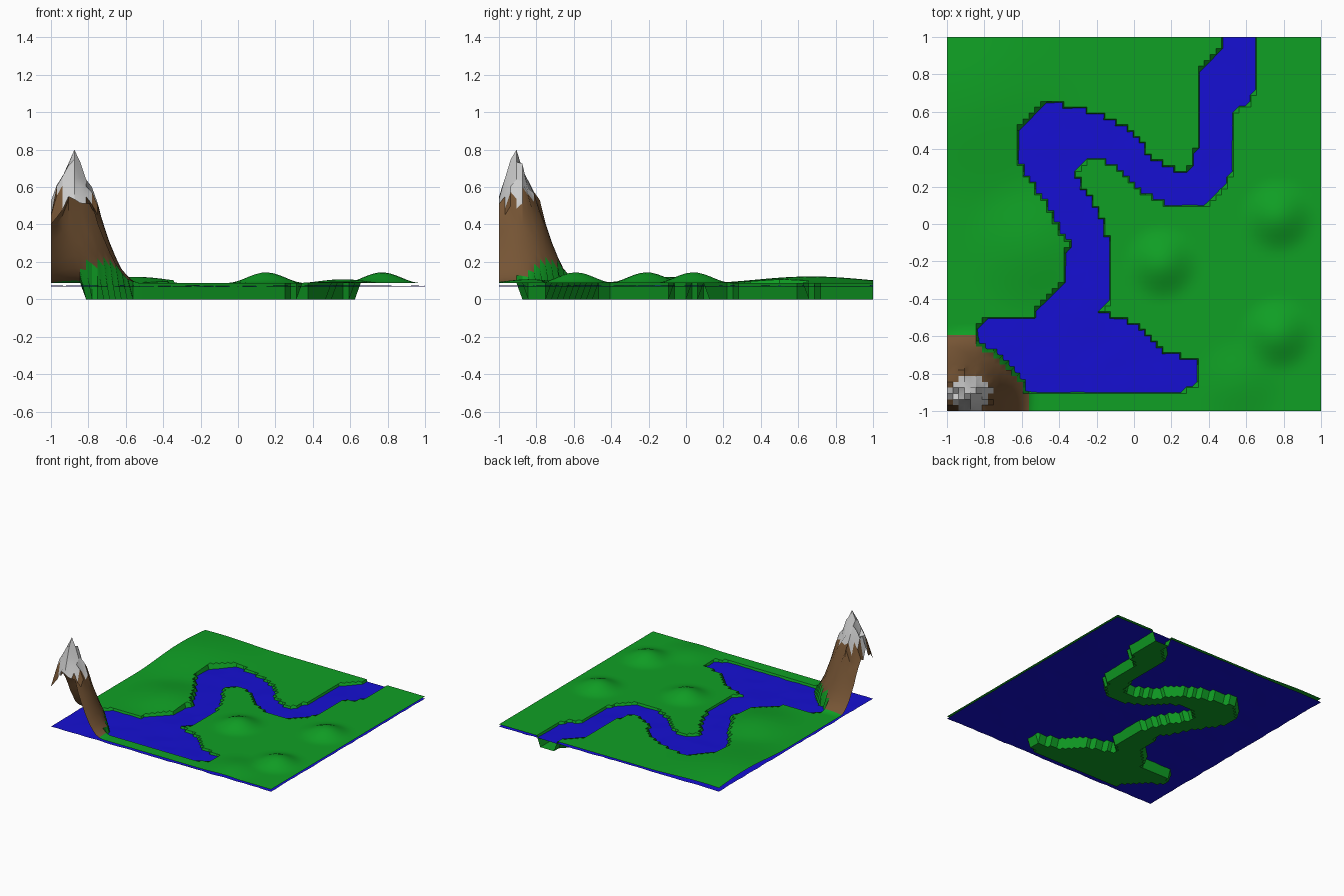
import bpy, math, random

if "Cube" in bpy.data.objects:
    bpy.data.objects.remove(bpy.data.objects["Cube"])

random.seed(4)
N = 64
STEP = 2 / N
LAND, WATER = 0.087, 0.07

# outline of the lake and winding river
RIVER = [(0.47, 1.1), (0.65, 1.1), (0.65, 0.72), (0.6, 0.66), (0.53, 0.61), (0.53, 0.34),
         (0.49, 0.22), (0.38, 0.1), (0.2, 0.1), (0.05, 0.19), (-0.12, 0.34), (-0.25, 0.375),
         (-0.32, 0.3), (-0.31, 0.22), (-0.2, 0.05), (-0.14, -0.12), (-0.13, -0.38),
         (-0.2, -0.48), (0.0, -0.55), (0.13, -0.69), (0.34, -0.75), (0.34, -0.83),
         (0.3, -0.87), (0.12, -0.9), (-0.57, -0.9), (-0.6, -0.82), (-0.72, -0.7),
         (-0.85, -0.61), (-0.79, -0.53), (-0.53, -0.53), (-0.5, -0.46), (-0.36, -0.3),
         (-0.34, -0.1), (-0.42, 0.05), (-0.6, 0.33), (-0.6, 0.52), (-0.48, 0.63),
         (-0.31, 0.62), (-0.05, 0.5), (0.1, 0.33), (0.2, 0.28), (0.31, 0.28),
         (0.35, 0.4), (0.35, 0.81), (0.47, 0.93)]
# hills: x, y, radius, height
HILLS = [(0.15, -0.21, 0.21, 0.057), (0.77, 0.04, 0.21, 0.057), (0.77, -0.59, 0.21, 0.057),
         (0.56, -0.84, 0.25, 0.02), (-0.85, 0.67, 0.6, 0.035), (-0.55, -0.12, 0.38, 0.033)]
# mountain slope: distance, height
PEAK = (-0.875, -0.906)
SLOPE = [(0, 0.8), (0.05, 0.67), (0.1, 0.56), (0.15, 0.42), (0.2, 0.27), (0.25, 0.165),
         (0.3, 0.105), (0.34, LAND)]


def in_river(x, y):
    inside = False
    for (x1, y1), (x2, y2) in zip(RIVER, RIVER[1:] + RIVER[:1]):
        if (y1 > y) != (y2 > y) and x < x1 + (y - y1) * (x2 - x1) / (y2 - y1):
            inside = not inside
    return inside


def mountain(x, y):
    d = math.dist((x, y), PEAK)
    for (d1, h1), (d2, h2) in zip(SLOPE, SLOPE[1:]):
        if d <= d2:
            h = h1 + (h2 - h1) * (d - d1) / (d2 - d1)
            if 0.45 < h < 0.79:
                h += random.uniform(-0.055, 0.05)
            return h
    return 0


def land_height(x, y):
    if in_river(x, y):
        return 0
    z = LAND
    for hx, hy, r, h in HILLS:
        d = math.dist((x, y), (hx, hy))
        if d < r:
            z += h * (0.5 + 0.5 * math.cos(math.pi * d / r))
    return max(z, mountain(x, y))


def material(name, rgb):
    m = bpy.data.materials.new(name)
    m.diffuse_color = (*rgb, 1)
    m.use_nodes = True
    m.node_tree.nodes["Principled BSDF"].inputs["Base Color"].default_value = m.diffuse_color
    return m


def sheet(name, n, height, mats):
    s = 2 / n
    verts = []
    for j in range(n + 1):
        for i in range(n + 1):
            x, y = -1 + i * s, -1 + j * s
            verts.append((x, y, height(x, y)))
    w = n + 1
    faces = [(j * w + i, j * w + i + 1, (j + 1) * w + i + 1, (j + 1) * w + i)
             for j in range(n) for i in range(n)]
    me = bpy.data.meshes.new(name)
    me.from_pydata(verts, [], faces)
    for m in mats:
        me.materials.append(m)
    ob = bpy.data.objects.new(name, me)
    bpy.context.collection.objects.link(ob)
    return ob


# land with riverbed, hills and snowy mountain
land = sheet("landscape", N, land_height,
             [material("grass", (0.005, 0.35, 0.018)), material("rock", (0.18, 0.09, 0.035)),
              material("snow", (0.75, 0.75, 0.75))])
for p in land.data.polygons:
    zs = [land.data.vertices[v].co.z for v in p.vertices]
    near = math.dist(p.center[:2], PEAK) < 0.34
    if near and min(zs) > 0.05 and max(zs) > 0.105:
        p.material_index = 2 if sum(zs) / 4 > 0.53 else 1

# gently rippled water sheet
water = sheet("water", N // 2, lambda x, y: WATER + random.uniform(-0.003, 0.003),
              [material("water", (0.008, 0.005, 0.65))])

for ob in (land, water):
    bpy.ops.object.select_all(action='DESELECT')
    ob.select_set(True)
    bpy.context.view_layer.objects.active = ob
    bpy.ops.object.shade_smooth_by_angle(angle=math.radians(25))
